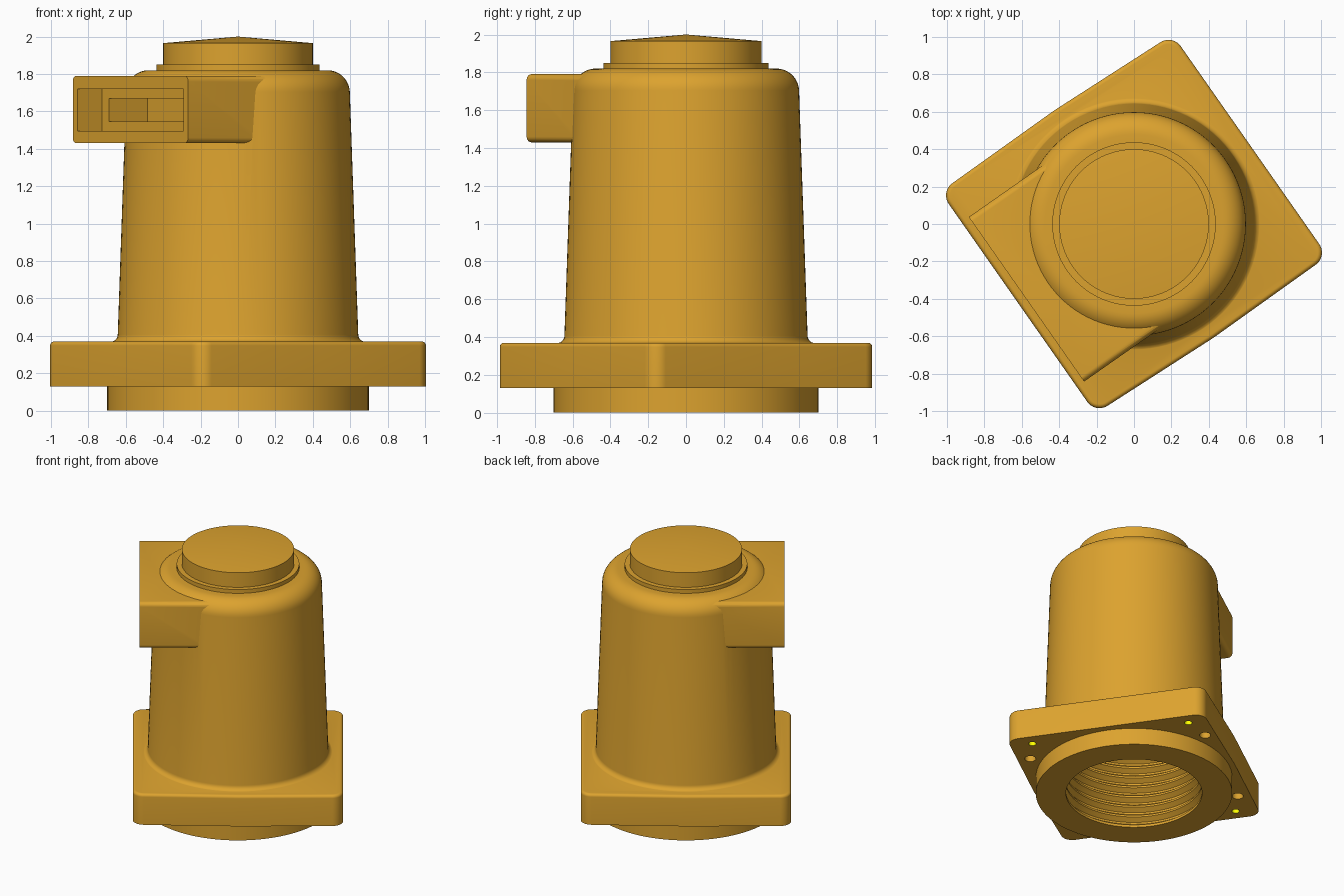
import bpy, bmesh, math
from mathutils import Vector

if "Cube" in bpy.data.objects:
    bpy.data.objects.remove(bpy.data.objects["Cube"])

TURN = math.radians(35)   # flange and side box are turned about z


def material(name, color):
    m = bpy.data.materials.new(name)
    m.diffuse_color = color
    m.use_nodes = True
    m.node_tree.nodes["Principled BSDF"].inputs["Base Color"].default_value = m.diffuse_color
    return m


GOLD = material("gold", (0.72, 0.365, 0.028, 1))
YELLOW = material("yellow", (1.0, 1.0, 0.0, 1))


def finish(bm, name, mat=GOLD, turn=0.0):
    bmesh.ops.recalc_face_normals(bm, faces=bm.faces)
    me = bpy.data.meshes.new(name)
    bm.to_mesh(me)
    bm.free()
    ob = bpy.data.objects.new(name, me)
    me.materials.append(mat)
    ob.rotation_euler.z = turn
    bpy.context.collection.objects.link(ob)
    return ob


def lathe(name, profile, steps=96):
    bm = bmesh.new()
    vs = [bm.verts.new((r, 0, z)) for r, z in profile]
    es = [bm.edges.new(p) for p in zip(vs, vs[1:])]
    bmesh.ops.spin(bm, geom=vs + es, cent=(0, 0, 0), axis=(0, 0, 1),
                   angle=math.tau, steps=steps)
    bmesh.ops.remove_doubles(bm, verts=bm.verts, dist=1e-4)
    return finish(bm, name)


def block(name, u, v, z, round_u=0.0):
    bm = bmesh.new()
    bmesh.ops.create_cube(bm, size=1)
    for p in bm.verts:
        p.co = Vector([a + (b - a) * (c + 0.5) for (a, b), c in zip((u, v, z), p.co)])
    if round_u:
        es = [e for e in bm.edges
              if abs(e.verts[0].co.x - e.verts[1].co.x) > 1e-4]
        bmesh.ops.bevel(bm, geom=es, offset=round_u, segments=6, profile=0.5,
                        affect='EDGES')
    return finish(bm, name, turn=TURN)


def rod(name, u, v, r, z0, z1, mat=GOLD):
    c, s = math.cos(TURN), math.sin(TURN)
    bm = bmesh.new()
    bmesh.ops.create_cone(bm, cap_ends=True, segments=24, radius1=r, radius2=r,
                          depth=z1 - z0)
    bmesh.ops.translate(bm, verts=bm.verts,
                        vec=(u * c - v * s, u * s + v * c, (z0 + z1) / 2))
    return finish(bm, name, mat)


def combine(target, tool, op):
    mod = target.modifiers.new(op, 'BOOLEAN')
    mod.operation = op
    mod.solver = 'EXACT'
    mod.material_mode = 'TRANSFER'
    mod.object = tool
    bpy.context.view_layer.objects.active = target
    bpy.ops.object.modifier_apply(modifier=mod.name)
    bpy.data.objects.remove(tool)


def flange():
    # six-sided outline with four rounded corners and two slight bends
    half = [(0.75, -0.735), (0.75, 0.712), (0.0, 0.742)]
    pts = [Vector(p) for p in half] + [-Vector(p) for p in half]
    outline, r = [], 0.08
    for i, p in enumerate(pts):
        if i % 3 == 2:
            outline.append(p)
            continue
        a = (pts[i - 1] - p).normalized()
        b = (pts[(i + 1) % 6] - p).normalized()
        half_angle = a.angle(b) / 2
        centre = p + (a + b).normalized() * r / math.sin(half_angle)
        reach = r / math.tan(half_angle)
        d0, d1 = p + a * reach - centre, p + b * reach - centre
        outline += [centre + d0.lerp(d1, k / 8).normalized() * r for k in range(9)]
    bm = bmesh.new()
    face = bm.faces.new([bm.verts.new((p.x, p.y, 0.13)) for p in outline])
    ext = bmesh.ops.extrude_face_region(bm, geom=[face], use_keep_orig=True)["geom"]
    bmesh.ops.translate(bm, vec=(0, 0, 0.24),
                        verts=[g for g in ext if isinstance(g, bmesh.types.BMVert)])
    top = [e for e in bm.edges if min(v.co.z for v in e.verts) > 0.36]
    bmesh.ops.bevel(bm, geom=top, offset=0.022, segments=6, profile=0.5, affect='EDGES')
    return finish(bm, "flange", turn=TURN)


def arc(cx, cz, r, a0, a1, n):
    return [(cx + r * math.cos(math.radians(a0 + (a1 - a0) * k / n)),
             cz + r * math.sin(math.radians(a0 + (a1 - a0) * k / n)))
            for k in range(n + 1)]


# tapered body with base ring and stepped, slightly conical cap
housing = lathe("housing",
                [(0, 0), (0.7, 0), (0.7, 0.28), (0.69, 0.36)]
                + arc(0.683, 0.408, 0.04, 260, 182, 6)
                + arc(0.478, 1.7, 0.12, 2, 90, 10)
                + [(0.437, 1.82), (0.437, 1.85), (0.4, 1.85), (0.4, 1.965), (0, 2.0)])

# flange and side box
combine(housing, flange(), 'UNION')
combine(housing, block("side_box", (-0.702, 0.0), (-0.537, 0.537), (1.43, 1.79), 0.03),
        'UNION')

# stepped socket in the side box
combine(housing, block("socket", (-0.8, -0.542), (-0.495, 0.495), (1.495, 1.72)),
        'DIFFERENCE')
combine(housing, block("slot", (-0.7, -0.29), (-0.43, 0.43), (1.545, 1.67)),
        'DIFFERENCE')

# ribbed bore like a screw thread
bore = [(0, -0.05), (0.485, -0.05)]
for k in range(16):
    z = 0.02 + k * 0.08
    bore += [(0.485, z), (0.52, z + 0.025), (0.52, z + 0.04), (0.485, z + 0.065)]
bore += [(0.485, 1.34), (0, 1.34)]
combine(housing, lathe("bore", bore), 'DIFFERENCE')

# screw holes and small yellow-lined holes under the flange
for su in (1, -1):
    for sv in (1, -1):
        combine(housing, rod("hole", su * 0.449, sv * 0.645, 0.04, 0.05, 0.3),
                'DIFFERENCE')
        combine(housing, rod("lined_hole", su * 0.652, sv * 0.575, 0.027, 0.05, 0.3,
                             YELLOW), 'DIFFERENCE')

bpy.ops.object.select_all(action='DESELECT')
housing.select_set(True)
bpy.context.view_layer.objects.active = housing
bpy.ops.object.shade_smooth_by_angle(angle=math.radians(20))
